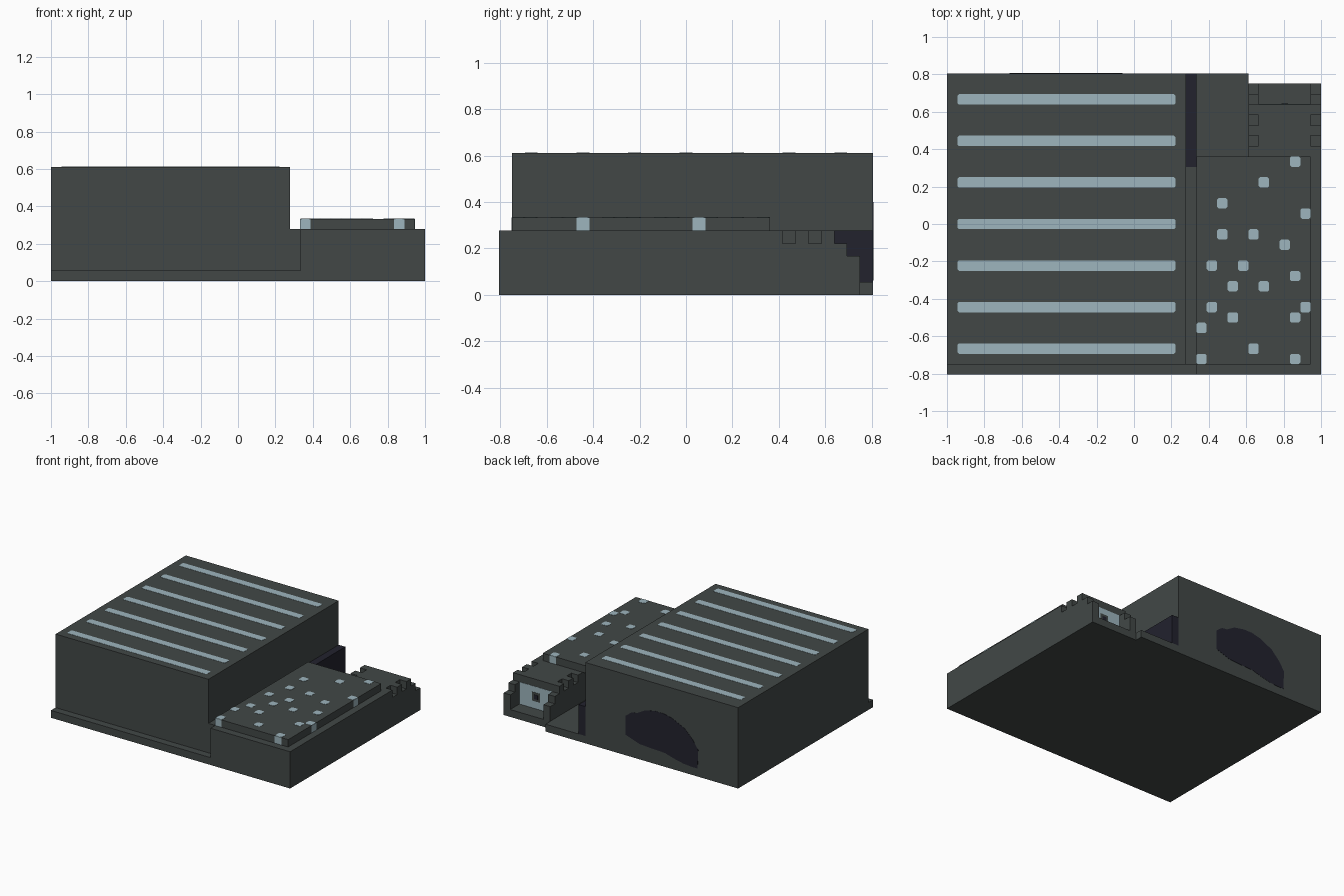
import bpy
import bmesh
from mathutils import Vector

cube = bpy.data.objects.get("Cube")
if cube:
    bpy.data.objects.remove(cube, do_unlink=True)

U = 1 / 18      # one grid cell
T = 0.03        # plate thickness in cells


def material(name, color):
    m = bpy.data.materials.new(name)
    m.diffuse_color = (*color, 1)
    m.use_nodes = True
    bsdf = next(n for n in m.node_tree.nodes if n.type == 'BSDF_PRINCIPLED')
    bsdf.inputs["Base Color"].default_value = (*color, 1)
    bsdf.inputs["Roughness"].default_value = 0.8
    return m


GREY = material("slate grey", (0.054, 0.064, 0.062))
PALE = material("pale blue", (0.337, 0.462, 0.509))
DARK = material("dark navy", (0.016, 0.016, 0.027))


def place(x, y, z):
    """Grid cells to model space."""
    return Vector((x * U - 1, (y - 14.5) * U, z * U))


def prism(name, points, axis, a, b, mat):
    """Extrude a 2D outline from a to b along an axis."""
    bm = bmesh.new()

    def vert(p, d):
        c = list(p)
        c.insert(axis, d)
        return bm.verts.new(place(*c))

    face = bm.faces.new([vert(p, a) for p in points])
    far = bmesh.ops.extrude_face_region(bm, geom=[face])["geom"]
    offset = Vector((0, 0, 0))
    offset[axis] = (b - a) * U
    bmesh.ops.translate(bm, vec=offset,
                        verts=[v for v in far if isinstance(v, bmesh.types.BMVert)])
    bmesh.ops.recalc_face_normals(bm, faces=bm.faces)
    mesh = bpy.data.meshes.new(name)
    bm.to_mesh(mesh)
    bm.free()
    mesh.materials.append(mat)
    obj = bpy.data.objects.new(name, mesh)
    bpy.context.collection.objects.link(obj)
    return obj


def box(name, x, y, z, mat=GREY):
    corners = [(x[0], y[0]), (x[1], y[0]), (x[1], y[1]), (x[0], y[1])]
    return prism(name, corners, 2, z[0], z[1], mat)


def rounded_plate(name, x, y, z, mat, c=0.15):
    """Thin plate lying on height z, with clipped corners."""
    (l, r), (f, k) = x, y
    pts = [(l + c, f), (r - c, f), (r, f + c), (r, k - c),
           (r - c, k), (l + c, k), (l, k - c), (l, f + c)]
    return prism(name, pts, 2, z, z + T, mat)


# Large housing and stepped base
box("housing", (0, 23), (1, 29), (0, 11))
box("front_step", (0, 24), (0, 1), (0, 1))
box("side_ledge", (23, 24), (1, 20), (0, 5))
box("well_floor", (23, 29), (20, 29), (0, 1))
box("dark_partition", (23, 24), (20, 29), (1, 5), DARK)

# Low deck with raised pad
box("deck", (24, 36), (0, 20), (0, 5))
box("raised_pad", (24, 35), (1, 21), (5, 6))

# Rear bay with notched, stepped side walls
box("bay_core", (30, 35), (20, 26), (0, 5))
box("bay_floor", (30, 35), (26, 28), (0, 1))
wall = [(20, 0), (28, 0), (28, 3), (27, 3), (27, 4), (26, 4), (26, 5), (25, 5),
        (25, 4), (24, 4), (24, 5), (23, 5), (23, 4), (22, 4), (22, 5), (20, 5)]
for side, x in (("right", 29), ("left", 35)):
    prism("bay_wall_" + side, wall, 0, x, x + 1, GREY)

# Socket panel inside the bay
box("socket_panel", (30, 35), (26, 26 + T), (1, 4), PALE)
box("socket_frame", (31.9, 33.1), (26 + T, 26 + 2 * T), (2, 3.2), GREY)
box("socket_hole", (32.2, 32.8), (26 + 2 * T, 26 + 3 * T), (2.3, 2.9), DARK)

# Long stripes on the housing roof
for i in range(7):
    y = 2 + 4 * i
    rounded_plate(f"roof_stripe_{i + 1}", (1, 22), (y, y + 1), 11, PALE)

# Scattered studs on the pad, wrapping over its edges
studs = [(33, 20), (30, 18), (26, 16), (34, 15), (26, 13), (29, 13), (32, 12),
         (25, 10), (28, 10), (33, 9), (27, 8), (30, 8), (25, 6), (34, 6),
         (27, 5), (33, 5), (24, 4), (29, 2), (24, 1), (33, 1)]
for i, (x, y) in enumerate(studs):
    rounded_plate(f"stud_{i + 1}", (x, x + 1), (y, y + 1), 6, PALE)
    if x == 24:
        box("stud_edge_right", (x - T, x), (y, y + 1), (5, 6), PALE)
    if x == 34:
        box("stud_edge_left", (x + 1, x + 1 + T), (y, y + 1), (5, 6), PALE)
    if y == 1:
        box("stud_edge_front", (x, x + 1), (y - T, y), (5, 6), PALE)
    if y == 20:
        box("stud_edge_back", (x, x + 1), (y + 1, y + 1 + T), (5, 6), PALE)

# Irregular dark patch on the back of the housing
patch = [(16.9, 5.4), (16.9, 2.8), (16, 2.5), (14.8, 2.1), (13.2, 2), (11, 1.9),
         (9.6, 1.5), (8.2, 1.2), (7, 1.1), (6.1, 1.1), (6, 3.6), (6.8, 4.8),
         (8, 6), (9.9, 6.9), (11.2, 7.2), (12.5, 7.2), (14, 6.9), (15.2, 6.2), (16, 6.1)]
prism("back_patch", patch, 1, 29, 29 + T, DARK)
